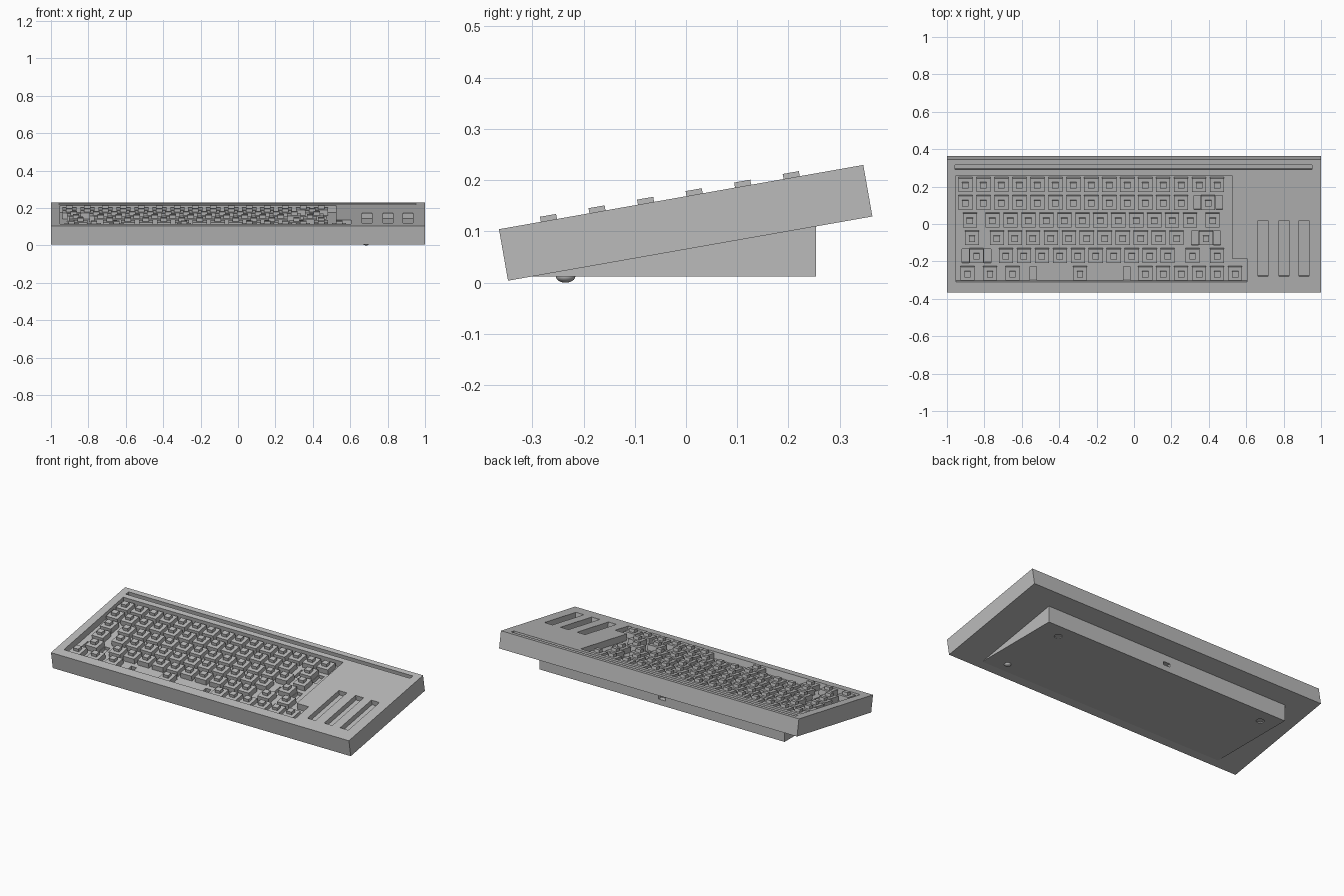
import bpy
import bmesh
import math
from mathutils import Matrix

if "Cube" in bpy.data.objects:
    bpy.data.objects.remove(bpy.data.objects["Cube"])

grey = bpy.data.materials.new("plain grey")
GREY = (0.5, 0.5, 0.5, 1)
grey.diffuse_color = GREY
grey.use_nodes = True
grey.node_tree.nodes["Principled BSDF"].inputs["Base Color"].default_value = GREY

# The case is modelled flat with its top at w = 0, then tilted
TILT = Matrix.Translation((0, -0.0095, 0.167)) @ Matrix.Rotation(math.radians(10), 4, "X")
WELL_FLOOR = -0.04
HOUSING_TOP = -0.008
STEM_TOP = 0.01
UNIT = 0.0962


def add_prism(bm, points, low, high, axis="Z"):
    """Extrude a closed outline along z, or along x for a (y, z) outline."""
    def place(p, h):
        return (p[0], p[1], h) if axis == "Z" else (h, p[0], p[1])
    ends = [[bm.verts.new(place(p, h)) for p in points] for h in (low, high)]
    bm.faces.new(ends[0])
    bm.faces.new(ends[1])
    for i in range(len(points)):
        j = (i + 1) % len(points)
        bm.faces.new((ends[0][i], ends[0][j], ends[1][j], ends[1][i]))


def add_box(bm, x0, x1, y0, y1, z0, z1):
    add_prism(bm, [(x0, y0), (x1, y0), (x1, y1), (x0, y1)], z0, z1)


def add_block(bm, x, y, width, depth, z0, z1):
    add_box(bm, x - width / 2, x + width / 2, y - depth / 2, y + depth / 2, z0, z1)


def finish(name, bm, matrix=None):
    bmesh.ops.recalc_face_normals(bm, faces=bm.faces)
    mesh = bpy.data.meshes.new(name)
    bm.to_mesh(mesh)
    bm.free()
    mesh.materials.append(grey)
    obj = bpy.data.objects.new(name, mesh)
    bpy.context.collection.objects.link(obj)
    if matrix:
        obj.matrix_world = matrix
    return obj


def cut(target, cutter):
    """Subtract the cutter from the target and discard it."""
    mod = target.modifiers.new("cut", "BOOLEAN")
    mod.operation = "DIFFERENCE"
    mod.solver = "EXACT"
    mod.object = cutter
    cutter.hide_render = True
    bpy.context.view_layer.objects.active = target
    bpy.ops.object.modifier_apply(modifier=mod.name)
    bpy.data.objects.remove(cutter)


# Key layout: each row lists (key width in units, number of keys, stabiliser offset)
rows = [
    [(1, 15, 0)],
    [(1, 13, 0), (2, 1, 0.61)],
    [(1.5, 1, 0), (1, 12, 0), (1.5, 1, 0)],
    [(1.75, 1, 0), (1, 11, 0), (2.25, 1, 0.61)],
    [(2.25, 1, 0.61), (1, 10, 0), (1.75, 1, 0), (1, 1, 0)],
    [(1.25, 3, 0), (6.25, 1, 2.6), (1, 6, 0)],
]
keys = []
stabilisers = []
for r, row in enumerate(rows):
    v = 0.219 - r * UNIT
    left = 0
    for width, count, offset in row:
        for _ in range(count):
            x = -0.95 + (left + width / 2) * UNIT
            keys.append((x, v))
            if offset:
                stabilisers += [(x - offset * UNIT, v), (x + offset * UNIT, v)]
            left += width

# Tilted case
bm = bmesh.new()
add_box(bm, -1, 1, -0.361, 0.361, -0.102, 0)
case = finish("case", bm, TILT)

# Stepped key well, long rear groove and three slider slots
bm = bmesh.new()
well = [(-0.952, -0.305), (0.604, -0.305), (0.604, -0.178),
        (0.524, -0.178), (0.524, 0.274), (-0.952, 0.274)]
add_prism(bm, well, WELL_FLOOR, 0.05)
add_box(bm, -0.957, 0.952, 0.305, 0.331, -0.03, 0.05)
for x in (0.69, 0.802, 0.909):
    add_box(bm, x - 0.027, x + 0.027, -0.275, 0.03, -0.03, 0.05)
cut(case, finish("recess_cutter", bm, TILT))

# Stabiliser pockets in the well floor
bm = bmesh.new()
for x, v in stabilisers:
    add_block(bm, x, v - 0.004, 0.036, 0.076, WELL_FLOOR - 0.02, WELL_FLOOR + 0.01)
cut(case, finish("pocket_cutter", bm, TILT))

# Key switches: square housings with a smaller stem on top
bm = bmesh.new()
for x, v in keys:
    add_block(bm, x, v, 0.075, 0.075, WELL_FLOOR - 0.001, HOUSING_TOP)
finish("switch_housings", bm, TILT)

bm = bmesh.new()
for x, v in keys:
    add_block(bm, x, v, 0.034, 0.032, HOUSING_TOP - 0.002, STEM_TOP)
finish("switch_stems", bm, TILT)

# Wedge base under the case
bm = bmesh.new()
add_prism(bm, [(-0.302, 0.012), (0.254, 0.012), (0.254, 0.111)], -0.84, 0.807, "X")
base = finish("wedge_base", bm)

# Rear port and two round foot sockets
bm = bmesh.new()
add_block(bm, -0.017, 0.254, 0.045, 0.06, 0.046, 0.066)
for x in (0.67, -0.74):
    bmesh.ops.create_cone(bm, cap_ends=True, segments=24, radius1=0.022, radius2=0.022,
                          depth=0.01, matrix=Matrix.Translation((x, 0.168, 0.012)))
cut(base, finish("port_cutter", bm))

# Domed front foot
bm = bmesh.new()
bmesh.ops.create_uvsphere(bm, u_segments=24, v_segments=12, radius=1,
                          matrix=Matrix.Translation((0.685, -0.235, 0.012))
                          @ Matrix.Diagonal((0.019, 0.019, 0.012, 1)))
for face in bm.faces:
    face.smooth = True
finish("front_foot", bm)
